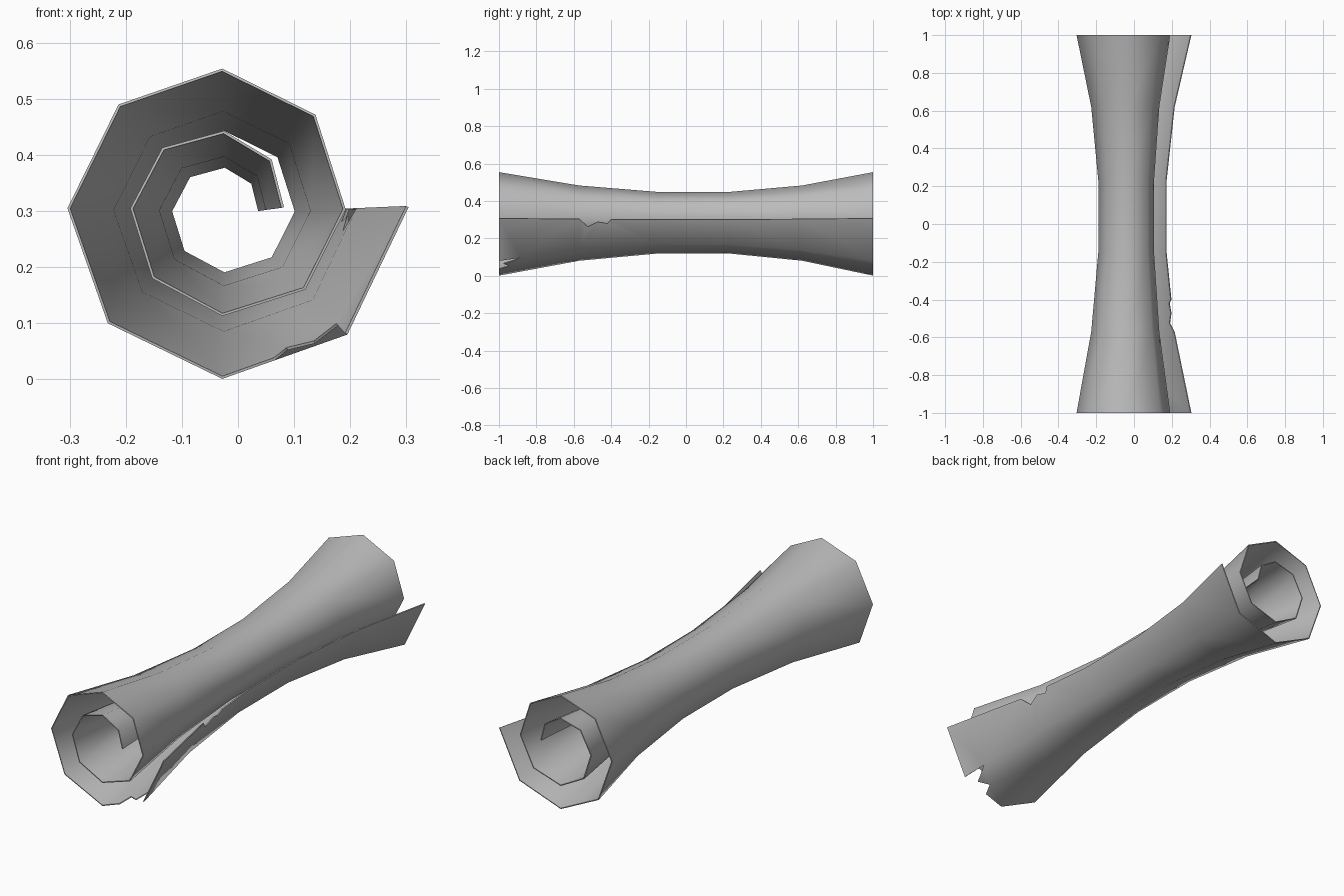
import bpy, bmesh
from math import floor
from mathutils import Vector

cube = bpy.data.objects.get("Cube")
if cube:
    bpy.data.objects.remove(cube)

# Spiral cross-section at the flared ends (x, z), from outer edge to inner edge
SPIRAL = [(.304, .307), (.195, .08), (-.028, .001), (-.232, .1), (-.304, .305),
          (-.213, .49), (-.028, .554), (.138, .472), (.192, .303), (.12, .16),
          (-.028, .113), (-.153, .18), (-.192, .305), (-.135, .413),
          (-.025, .443), (.06, .392), (.082, .307)]
# Stations along the roll and how far the spiral is squeezed there
STATIONS = [(-1, 1), (-.57, .727), (-.15, .595), (.23, .595), (.62, .727), (1, 1)]
CENTRE = Vector((-.02, .293))


def squeeze(y):
    for (y0, k0), (y1, k1) in zip(STATIONS, STATIONS[1:]):
        if y <= y1:
            return k0 + (k1 - k0) * (y - y0) / (y1 - y0)


def sheet_point(u, y):
    """Point on the rolled sheet: u counts panels along the spiral."""
    i = min(floor(u), len(SPIRAL) - 2)
    p = Vector(SPIRAL[i]).lerp(Vector(SPIRAL[i + 1]), u - i)
    p = CENTRE + (p - CENTRE) * squeeze(y)
    return Vector((p.x, y, p.y))


bm = bmesh.new()


def add_points(coords):
    return [bm.verts.new(sheet_point(u, y)) for u, y in coords]


grid = [add_points([(i, y) for i in range(len(SPIRAL))]) for y, k in STATIONS]

# Torn notches: one in the front end, one in the loose long edge
tear_end = add_points([(1, -.88), (1.25, -.975), (1.46, -.945), (1.58, -1)])
tear_edge = add_points([(0, -.4), (.15, -.42), (.09, -.47), (.25, -.525)])

for r in range(len(STATIONS) - 1):
    for i in range(len(SPIRAL) - 1):
        a, b = grid[r][i], grid[r][i + 1]
        c, d = grid[r + 1][i + 1], grid[r + 1][i]
        if (r, i) == (0, 0):
            loop = [a, b, tear_end[0], c, d]
        elif (r, i) == (0, 1):
            loop = tear_end + [b, c, d]
        elif (r, i) == (1, 0):
            loop = [a, b, c, d] + tear_edge
        else:
            loop = [a, b, c, d]
        bm.faces.new(loop)

# Split the torn panels cleanly
bmesh.ops.triangulate(bm, faces=[f for f in bm.faces if len(f.verts) > 4])
mesh = bpy.data.meshes.new("rolled_sheet")
bm.to_mesh(mesh)
bm.free()
scroll = bpy.data.objects.new("rolled_sheet", mesh)
bpy.context.collection.objects.link(scroll)

# Paper colour
paper = bpy.data.materials.new("paper_grey")
paper.use_nodes = True
colour = (.5, .5, .5, 1)
paper.diffuse_color = colour
paper.node_tree.nodes["Principled BSDF"].inputs["Base Color"].default_value = colour
mesh.materials.append(paper)

# Thin sheet thickness, inwards from the outer surface
bpy.context.view_layer.objects.active = scroll
scroll.select_set(True)
thick = scroll.modifiers.new("thickness", "SOLIDIFY")
thick.thickness = .005
thick.offset = -1
bpy.ops.object.modifier_apply(modifier=thick.name)
bpy.ops.object.shade_smooth_by_angle(angle=1.2)
